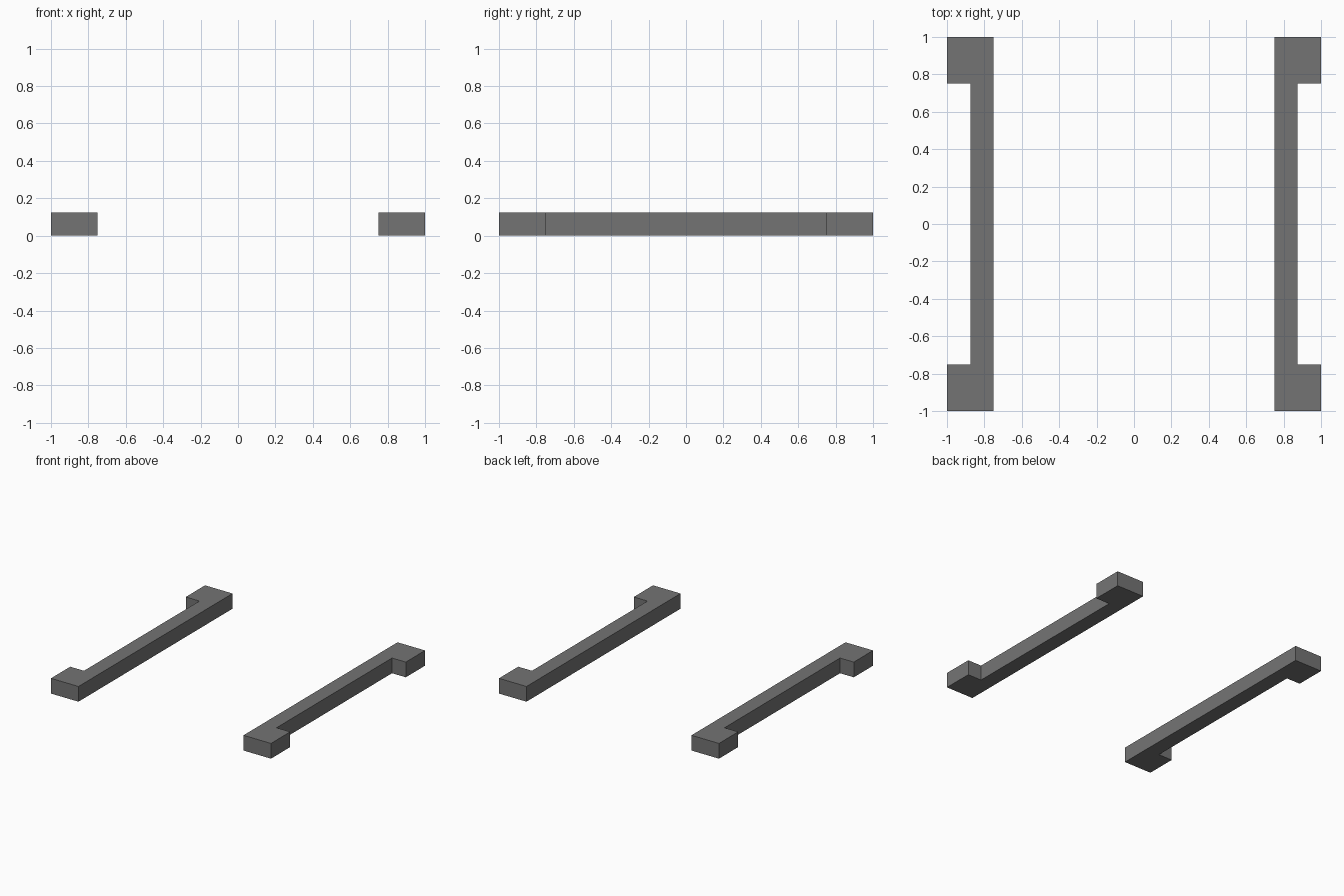
import bpy
import bmesh

if "Cube" in bpy.data.objects:
    bpy.data.objects.remove(bpy.data.objects["Cube"])

# Single flat grey
grey = bpy.data.materials.new("dark_grey")
grey.diffuse_color = (0.175, 0.175, 0.175, 1.0)
grey.use_nodes = True
grey.node_tree.nodes["Principled BSDF"].inputs["Base Color"].default_value = grey.diffuse_color

HEIGHT = 0.125
INNER, WEB, OUTER = 0.75, 0.875, 1.0   # x positions of the rail profile
FOOT, END = 0.75, 1.0                  # y positions of the end blocks


def rail(name, side):
    """Bracket-shaped profile, mirrored by side, extruded upwards."""
    profile = [(INNER, -END), (OUTER, -END), (OUTER, -FOOT), (WEB, -FOOT),
               (WEB, FOOT), (OUTER, FOOT), (OUTER, END), (INNER, END)]
    bm = bmesh.new()
    base = bm.faces.new([bm.verts.new((side * x, y, 0)) for x, y in profile])
    top = bmesh.ops.extrude_face_region(bm, geom=[base])["geom"]
    bmesh.ops.translate(bm, vec=(0, 0, HEIGHT),
                        verts=[g for g in top if isinstance(g, bmesh.types.BMVert)])
    bmesh.ops.recalc_face_normals(bm, faces=bm.faces)
    mesh = bpy.data.meshes.new(name)
    bm.to_mesh(mesh)
    bm.free()
    mesh.materials.append(grey)
    bpy.context.collection.objects.link(bpy.data.objects.new(name, mesh))


# Left and right rails
rail("left_rail", -1)
rail("right_rail", 1)
